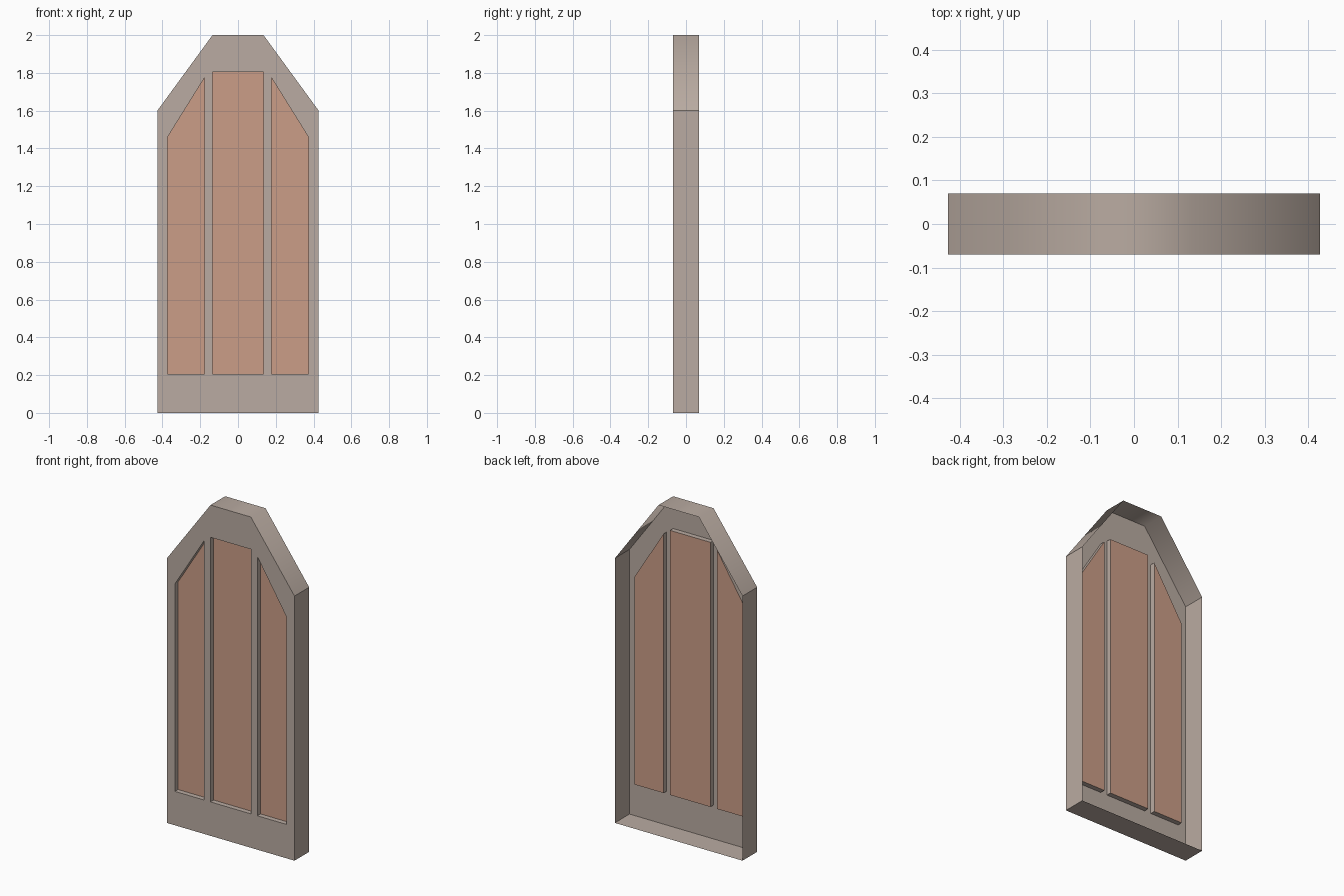
import bpy, bmesh

if "Cube" in bpy.data.objects:
    bpy.data.objects.remove(bpy.data.objects["Cube"])

FRONT, BACK, PANE = -0.07, 0.07, -0.04


def material(name, rgb):
    m = bpy.data.materials.new(name)
    m.diffuse_color = (*rgb, 1)
    m.use_nodes = True
    m.node_tree.nodes["Principled BSDF"].inputs["Base Color"].default_value = m.diffuse_color
    return m


stone = material("grey_brown_frame", (0.49, 0.41, 0.36))
glass = material("terracotta_pane", (0.60, 0.34, 0.245))


def mirror(profile):
    return [(-x, z) for x, z in reversed(profile)]


# Profiles in x, z, counter-clockwise seen from the front
outline = [(-0.427, 0), (0.427, 0), (0.427, 1.6), (0.135, 2), (-0.135, 2), (-0.427, 1.6)]
middle = [(-0.135, 0.205), (0.135, 0.205), (0.135, 1.805), (-0.135, 1.805)]
right = [(0.178, 0.205), (0.373, 0.205), (0.373, 1.46), (0.178, 1.773)]
openings = {"left_pane": mirror(right), "middle_pane": middle, "right_pane": right}


def finish(bm, name, mat):
    mesh = bpy.data.meshes.new(name)
    bm.to_mesh(mesh)
    bm.free()
    mesh.materials.append(mat)
    obj = bpy.data.objects.new(name, mesh)
    bpy.context.collection.objects.link(obj)
    return obj


def ring(bm, profile, y):
    return [bm.verts.new((x, y, z)) for x, z in profile]


def pairs(loop):
    return zip(loop, loop[1:] + loop[:1])


# Frame: front plate with three holes, pocket walls, and an outer rim open at the back
bm = bmesh.new()
loops = [ring(bm, p, FRONT) for p in [outline, *openings.values()]]
edges = [bm.edges.new(e) for lp in loops for e in pairs(lp)]
bmesh.ops.triangle_fill(bm, use_beauty=True, use_dissolve=False,
                        edges=edges, normal=(0, -1, 0))
for f in bm.faces:
    f.normal_update()
    if f.normal.y > 0:
        f.normal_flip()
for i, (lp, prof) in enumerate(zip(loops, [outline, *openings.values()])):
    rear = ring(bm, prof, PANE if i else BACK)
    for (a, b), (c, d) in zip(pairs(lp), pairs(rear)):
        bm.faces.new((a, c, d, b))
# Only the two top corners of the rim are softly shaded
for f in bm.faces:
    f.smooth = True
for e in bm.edges:
    e.smooth = all(abs(abs(v.co.x) - 0.135) < 1e-4 and v.co.z > 1.99 for v in e.verts) \
        and abs(e.verts[0].co.x - e.verts[1].co.x) < 1e-4
finish(bm, "window_frame", stone)

# Panes closing the pockets
for name, prof in openings.items():
    bm = bmesh.new()
    bm.faces.new(ring(bm, prof, PANE))
    finish(bm, name, glass)
